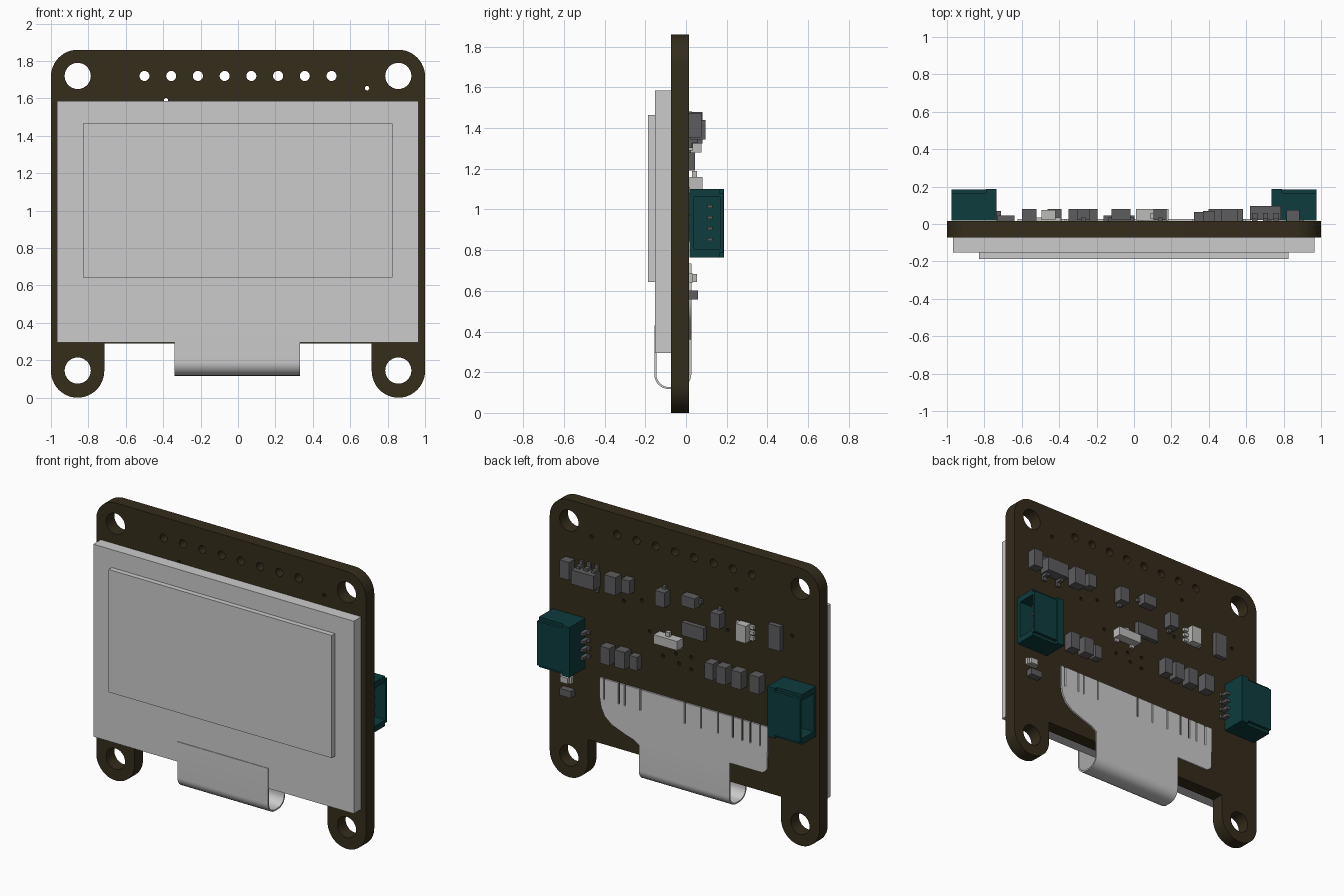
import bpy, bmesh
from math import sin, cos, pi, radians

if "Cube" in bpy.data.objects:
    bpy.data.objects.remove(bpy.data.objects["Cube"])

def material(name, rgb):
    m = bpy.data.materials.new(name)
    m.diffuse_color = (*rgb, 1)
    m.use_nodes = True
    m.node_tree.nodes["Principled BSDF"].inputs["Base Color"].default_value = m.diffuse_color
    return m

BOARD = material("board_brown", (0.035, 0.026, 0.011))
TEAL = material("connector_teal", (0.004, 0.045, 0.047))
DARK = material("component_grey", (0.11, 0.11, 0.115))
LIGHT = material("light_grey", (0.5, 0.5, 0.49))

def finish(name, mesh, mat):
    ob = bpy.data.objects.new(name, mesh)
    bpy.context.collection.objects.link(ob)
    if mat:
        mesh.materials.clear()
        mesh.materials.append(mat)
    return ob

def boxes(name, spans, mat=None):
    """One object from boxes given as (x0, x1, y0, y1, z0, z1)."""
    bm = bmesh.new()
    for s in spans:
        vs = bmesh.ops.create_cube(bm, size=1)["verts"]
        for v in vs:
            v.co = [(s[2*i] + s[2*i+1]) / 2 + v.co[i] * (s[2*i+1] - s[2*i]) for i in range(3)]
    me = bpy.data.meshes.new(name)
    bm.to_mesh(me)
    bm.free()
    return finish(name, me, mat)

def plate(name, loops, a, b, axis="y", mat=None):
    """Filled outline with holes, extruded from a to b along y (x,z points) or x (y,z points)."""
    cu = bpy.data.curves.new(name + "_outline", "CURVE")
    cu.dimensions, cu.fill_mode, cu.extrude = "2D", "BOTH", abs(b - a) / 2
    for pts in loops:
        sp = cu.splines.new("POLY")
        sp.points.add(len(pts) - 1)
        for p, (u, v) in zip(sp.points, pts):
            p.co = (u, v, 0, 1)
        sp.use_cyclic_u = True
    tmp = bpy.data.objects.new(name + "_tmp", cu)
    bpy.context.collection.objects.link(tmp)
    dg = bpy.context.evaluated_depsgraph_get()
    me = bpy.data.meshes.new_from_object(tmp.evaluated_get(dg))
    bpy.data.objects.remove(tmp)
    c = (a + b) / 2
    bm = bmesh.new()
    bm.from_mesh(me)
    for v in bm.verts:
        u, w, t = v.co
        v.co = (u, c - t, w) if axis == "y" else (c + t, u, w)
    bmesh.ops.remove_doubles(bm, verts=bm.verts, dist=1e-5)
    bmesh.ops.recalc_face_normals(bm, faces=bm.faces)
    bm.to_mesh(me)
    bm.free()
    ob = finish(name, me, mat)
    bpy.ops.object.select_all(action="DESELECT")
    ob.select_set(True)
    bpy.context.view_layer.objects.active = ob
    bpy.ops.object.shade_smooth_by_angle(angle=radians(30))
    return ob

def arc(cx, cz, r, d0, d1, n=12):
    return [(cx + r*cos(radians(d0 + (d1-d0)*i/n)), cz + r*sin(radians(d0 + (d1-d0)*i/n)))
            for i in range(n + 1)]

def hole(cx, cz, r, n=32):
    return arc(cx, cz, r, 0, 360 - 360/n, n - 1)

# Circuit board: rounded top corners, two round feet, drilled holes
half = ([(0.715, 0.29)] + arc(0.8575, 0.1425, 0.1425, -180, 0, 24)
        + arc(0.857, 1.717, 0.143, 0, 90))
outline = half + [(-x, z) for x, z in reversed(half)]
holes = [hole(sx * 0.857, z, 0.07) for sx in (-1, 1) for z in (0.145, 1.72)]
holes += [hole(-0.5 + i/7, 1.72, 0.027, 20) for i in range(8)]
vias = [(0.69, 1.655), (-0.385, 1.59), (0.45, 1.29), (0.317, 1.33), (-0.32, 1.30),
        (-0.798, 1.39), (0.258, 1.137), (0.16, 1.0), (0.064, 1.04), (0.042, 0.98),
        (-0.05, 1.046), (-0.05, 0.965)]
holes += [hole(x, z, 0.012, 10) for x, z in vias]
BACK = 0.015
plate("circuit_board", [outline] + holes, -0.073, BACK, mat=BOARD)

# Display: rear glass and front glass
boxes("display_rear_glass", [(-0.967, 0.965, -0.152, -0.073, 0.295, 1.585)])
boxes("display_front_glass", [(-0.83, 0.825, -0.186, -0.152, 0.643, 1.465)])

# Flex cable: strap folded under the board, and the wide soldered end
def strap(r):
    return ([(-0.07 - 0.083 - r + 0.07, 0.43)] + arc(-0.083, 0.19, r, 180, 270)
            + arc(-0.047, 0.19, r, 270, 360) + [(-0.047 + r, 0.40)])
plate("flex_strap", [strap(0.073) + strap(0.063)[::-1]], -0.34, 0.332, "x")
end = [(-0.34, 0.36), (-0.34, 0.42)] + arc(-0.57, 0.47, 0.05, 270, 180, 8)
end += [(-0.622, 0.735)]
for x in (-0.567, -0.495, -0.435, -0.365, -0.255, -0.13, -0.01, 0.32, 0.435, 0.48, 0.59):
    end += [(x - 0.005, 0.735), (x - 0.005, 0.595), (x + 0.005, 0.595), (x + 0.005, 0.735)]
end += [(0.622, 0.735), (0.622, 0.60), (0.612, 0.54), (0.585, 0.485), (0.533, 0.442),
        (0.436, 0.405), (0.37, 0.385), (0.332, 0.36)]
plate("flex_soldered_end", [end], BACK, 0.026)

# Side connectors: open housing, back block, contacts and solder pins
PIN_Z = [0.933 + 0.054 * (i - 1.5) for i in range(4)]
for side, s in (("left", -1), ("right", 1)):
    def span(x0, x1, *rest):
        return (min(s*x0, s*x1), max(s*x0, s*x1), *rest)
    st = 0.02
    ring = [(0.018, 0.765), (0.185 - st, 0.765), (0.185 - st, 0.765 + st), (0.185, 0.765 + st),
            (0.185, 1.10 - st), (0.185 - st, 1.10 - st), (0.185 - st, 1.10), (0.018, 1.10)]
    cavity = [(0.04, 0.805), (0.168, 0.805), (0.168, 1.06), (0.04, 1.06)]
    plate(side + "_connector_shell", [ring, cavity], s * 0.79, s * 0.976, "x", TEAL)
    boxes(side + "_connector_back", [span(0.735, 0.79, 0.018, 0.186, 0.765, 1.10)], TEAL)
    boxes(side + "_connector_contacts",
          [span(0.79, 0.93, 0.105, 0.13, z - 0.008, z + 0.008) for z in PIN_Z], DARK)
    boxes(side + "_connector_pins",
          [span(0.695, 0.736, BACK, 0.032, z - 0.01, z + 0.01) for z in PIN_Z]
          + [span(0.71, 0.736, 0.03, 0.07, z - 0.01, z + 0.01) for z in PIN_Z], DARK)

# Plain surface-mount parts: centre x, centre z, width, height, top y
parts = [(0.85, 1.413, 0.07, 0.12, 0.075), (0.51, 1.405, 0.085, 0.12, 0.08),
         (0.40, 1.42, 0.06, 0.09, 0.07), (-0.08, 1.236, 0.165, 0.09, 0.045),
         (-0.685, 1.36, 0.09, 0.165, 0.045), (0.548, 0.92, 0.07, 0.115, 0.08),
         (0.436, 0.925, 0.075, 0.115, 0.08), (0.347, 0.92, 0.055, 0.09, 0.065),
         (-0.225, 1.023, 0.06, 0.11, 0.08), (-0.315, 1.02, 0.07, 0.115, 0.08),
         (-0.426, 1.02, 0.075, 0.115, 0.08), (-0.56, 1.025, 0.075, 0.115, 0.08),
         (0.855, 0.58, 0.085, 0.045, 0.06)]
for i, (x, z, w, h, top) in enumerate(parts):
    boxes(f"surface_chip_{i+1}", [(x-w/2, x+w/2, BACK, top, z-h/2, z+h/2)], DARK)

# Two-lead diodes: body with a lead at each end
for i, (x, z, flat) in enumerate([(0.14, 1.41, 0), (-0.07, 1.445, 1), (-0.27, 1.375, 0)]):
    w, h = (0.1, 0.07) if flat else (0.07, 0.1)
    lw, lh = (0.14, 0.025) if flat else (0.025, 0.14)
    boxes(f"diode_{i+1}", [(x-w/2, x+w/2, 0.022, 0.08, z-h/2, z+h/2),
                           (x-lw/2, x+lw/2, BACK, 0.035, z-lh/2, z+lh/2)], DARK)

# Regulator: three leads above, two below
boxes("regulator_body", [(0.62, 0.785, 0.022, 0.095, 1.345, 1.44)], DARK)
boxes("regulator_leads", [(x-0.014, x+0.014, y0, y1, z0, z1)
      for x, sides in ((0.645, (1, -1)), (0.7025, (1,)), (0.76, (1, -1))) for d in sides
      for y0, y1, z0, z1 in
      [(BACK, 0.03, *sorted((1.3925 + d*0.04, 1.3925 + d*0.09))),
       (0.03, 0.06, *sorted((1.3925 + d*0.04, 1.3925 + d*0.065)))]], DARK)

# Six-lead transistor: three leads on each side
boxes("transistor_body", [(-0.495, -0.42, 0.022, 0.075, 1.28, 1.395)], LIGHT)
boxes("transistor_leads", [(-0.525, -0.39, BACK, 0.035, z-0.011, z+0.011)
                           for z in (1.3, 1.3375, 1.375)], LIGHT)

# Slide switch with its lever and feet
boxes("switch_body", [(0.01, 0.185, 0.018, 0.08, 1.10, 1.16)], LIGHT)
boxes("switch_lever", [(0.085, 0.115, 0.03, 0.055, 1.16, 1.19)], LIGHT)
boxes("switch_feet", [(x-0.014, x+0.014, BACK, 0.03, 1.08, 1.11) for x in (0.035, 0.16)], LIGHT)

# Indicator lamp: base and lens
boxes("indicator_base", [(0.825, 0.91, BACK, 0.035, 0.64, 0.685)], LIGHT)
boxes("indicator_lens", [(0.84, 0.895, 0.035, 0.055, 0.643, 0.682)], LIGHT)
